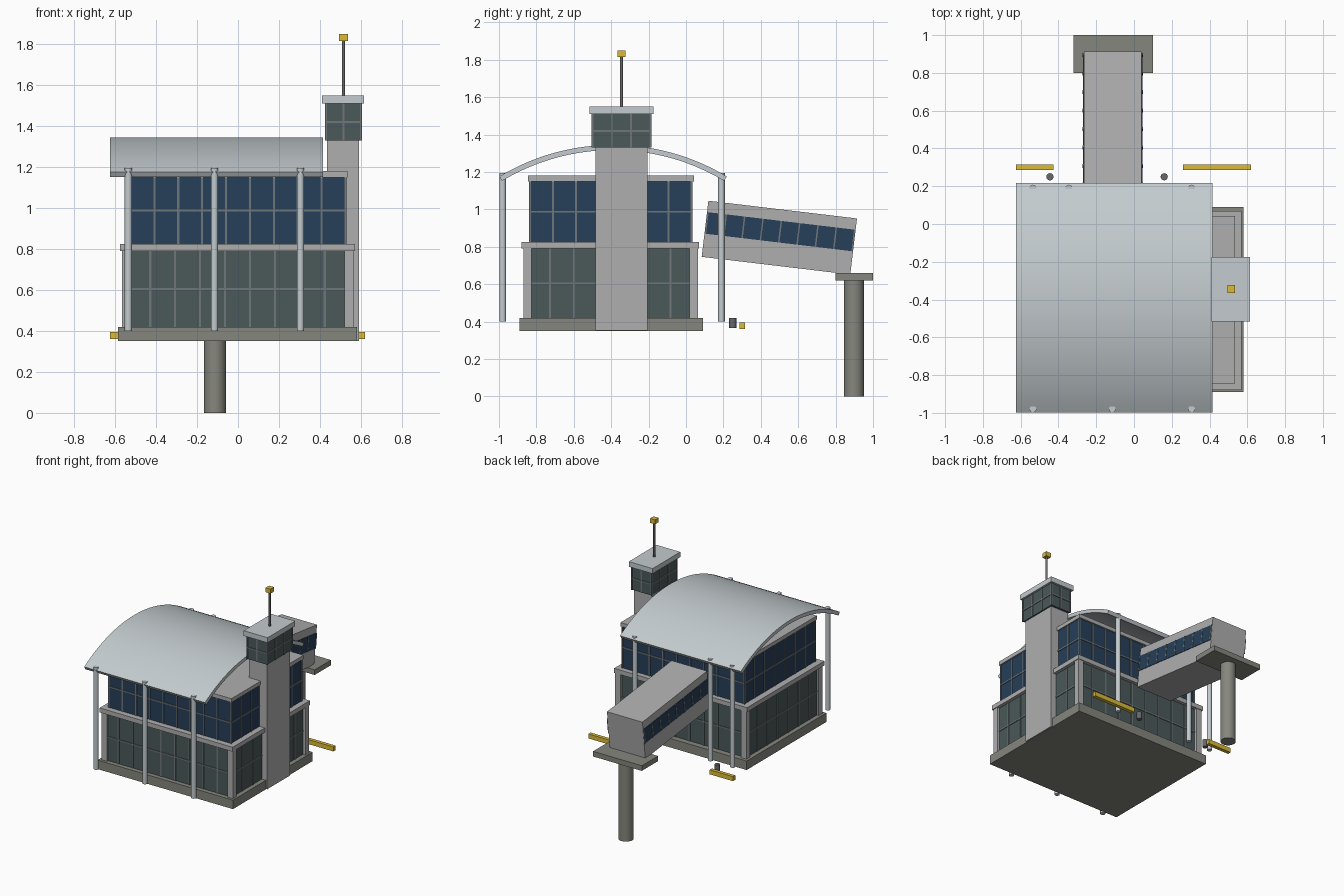
import bpy, bmesh, math
from mathutils import Matrix, Vector

if "Cube" in bpy.data.objects:
    bpy.data.objects.remove(bpy.data.objects["Cube"])


def mat(name, r, g, b):
    m = bpy.data.materials.new(name)
    m.diffuse_color = (r, g, b, 1)
    m.use_nodes = True
    m.node_tree.nodes["Principled BSDF"].inputs["Base Color"].default_value = m.diffuse_color
    return m


STONE = mat("dark_stone", .24, .24, .21)
CONCRETE = mat("light_concrete", .43, .43, .43)
METAL = mat("pale_metal", .55, .60, .62)
BLUE = mat("blue_glass", .02, .05, .10)
TEAL = mat("grey_glass", .07, .10, .10)
FRAME = mat("frame_grey", .16, .18, .19)
DARK = mat("dark_metal", .14, .14, .15)
YELLOW = mat("yellow_lamp", .70, .49, .04)


def finish(name, bm, material):
    me = bpy.data.meshes.new(name)
    bmesh.ops.recalc_face_normals(bm, faces=bm.faces)
    bm.to_mesh(me)
    bm.free()
    ob = bpy.data.objects.new(name, me)
    bpy.context.collection.objects.link(ob)
    me.materials.append(material)
    return ob


def add_box(bm, x0, x1, y0, y1, z0, z1):
    size = Matrix.Diagonal((x1 - x0, y1 - y0, z1 - z0, 1))
    mid = Vector((x0 + x1, y0 + y1, z0 + z1)) / 2
    bmesh.ops.create_cube(bm, size=1, matrix=Matrix.Translation(mid) @ size)


def box(name, material, *bounds):
    bm = bmesh.new()
    add_box(bm, *bounds)
    return finish(name, bm, material)


def cyl(name, material, x, y, z0, z1, r, sides=24):
    bm = bmesh.new()
    bmesh.ops.create_cone(bm, cap_ends=True, segments=sides, radius1=r, radius2=r,
                          depth=z1 - z0, matrix=Matrix.Translation((x, y, (z0 + z1) / 2)))
    ob = finish(name, bm, material)
    smooth(ob)
    return ob


def smooth(ob):
    bpy.ops.object.select_all(action='DESELECT')
    ob.select_set(True)
    bpy.context.view_layer.objects.active = ob
    bpy.ops.object.shade_smooth_by_angle(angle=math.radians(35))


def glazing(name, glass, x0, x1, y0, y1, z0, z1, nx, ny, w=.01, d=.005):
    """Glass block with a grid of mullions on all four sides."""
    box(name + "_glass", glass, x0, x1, y0, y1, z0, z1)
    bm = bmesh.new()
    h = w / 2
    for i in range(nx + 1):
        x = x0 + (x1 - x0) * i / nx
        for y in (y0, y1):
            add_box(bm, x - h, x + h, y - d, y + d, z0, z1)
    for i in range(ny + 1):
        y = y0 + (y1 - y0) * i / ny
        for x in (x0, x1):
            add_box(bm, x - d, x + d, y - h, y + h, z0, z1)
    zm = (z0 + z1) / 2
    add_box(bm, x0 - d, x1 + d, y0 - d, y1 + d, zm - h, zm + h)
    finish(name + "_mullions", bm, FRAME)


# Floors and their trims
box("base_slab", STONE, -.585, .58, -.89, .09, .35, .42)
glazing("lower_floor", TEAL, -.55, .545, -.855, .045, .42, .79, 9, 7)
box("lower_cornice", CONCRETE, -.575, .57, -.88, .07, .79, .825)
for i, x in enumerate((-.565, .52)):
    for j, y in enumerate((-.87, .02)):
        box(f"corner_post_{i}{j}", CONCRETE, x, x + .045, y, y + .045, .42, .79)
glazing("upper_floor", BLUE, -.525, .525, -.835, .03, .825, 1.15, 9, 7)
box("upper_cornice", CONCRETE, -.535, .535, -.845, .042, 1.15, 1.18)

# Side tower with lookout cab and mast
box("tower_shaft", CONCRETE, .435, .59, -.485, -.205, .352, 1.33)
glazing("tower_cab", TEAL, .43, .60, -.50, -.19, 1.33, 1.51, 2, 3)
box("tower_cap", METAL, .41, .615, -.515, -.175, 1.51, 1.55)
cyl("mast", DARK, .515, -.345, 1.55, 1.82, .008, 12)
box("mast_lamp", YELLOW, .494, .536, -.366, -.324, 1.815, 1.85)

# Vaulted roof swept from an arc profile
bm = bmesh.new()
R, CY, CZ, N = 1.18, -.39, .165, 32
half = math.asin(.608 / R)
arc = [-half + 2 * half * i / N for i in range(N + 1)]
pts = [(CY + R * math.sin(a), CZ + R * math.cos(a)) for a in arc]
pts += [(CY + (R - .028) * math.sin(a), CZ + (R - .028) * math.cos(a)) for a in reversed(arc)]
face = bm.faces.new([bm.verts.new((-.625, y, z)) for y, z in pts])
ext = bmesh.ops.extrude_face_region(bm, geom=[face])
bmesh.ops.translate(bm, vec=(1.04, 0, 0),
                    verts=[v for v in ext["geom"] if isinstance(v, bmesh.types.BMVert)])
smooth(finish("vaulted_roof", bm, METAL))

# Roof columns
for i, x in enumerate((-.535, -.115, .305)):
    cyl(f"front_column_{i}", METAL, x, -.98, .40, 1.195, .018)
for i, x in enumerate((-.535, -.345, .305)):
    cyl(f"back_column_{i}", METAL, x, .19, .40, 1.195, .018)

# Sloping bridge, modelled level then tilted
before = set(bpy.data.objects)
box("bridge_body", CONCRETE, -.265, .04, -.40, .40, -.151, .151)
box("bridge_window_band", BLUE, -.269, .044, -.395, .395, -.026, .09)
bm = bmesh.new()
for i in range(9):
    y = -.395 + .79 * i / 8
    for x in (-.269, .044):
        add_box(bm, x - .003, x + .003, y - .004, y + .004, -.026, .09)
finish("bridge_mullions", bm, FRAME)
for ob in set(bpy.data.objects) - before:
    ob.location = (0, .499, .849)
    ob.rotation_euler.x = math.radians(-6.8)

# Bridge pier
box("pier_platform", STONE, -.32, .10, .80, 1.0, .62, .66)
cyl("pier_column", STONE, -.112, .898, 0, .62, .054, 32)

# Bollards and light bars behind the building
for i, x in enumerate((-.445, .16)):
    cyl(f"bollard_{i}", DARK, x, .25, .365, .42, .019)
for i, (a, b) in enumerate(((-.625, -.425), (.26, .62))):
    box(f"light_bar_{i}", YELLOW, a, b, .287, .315, .36, .395)
